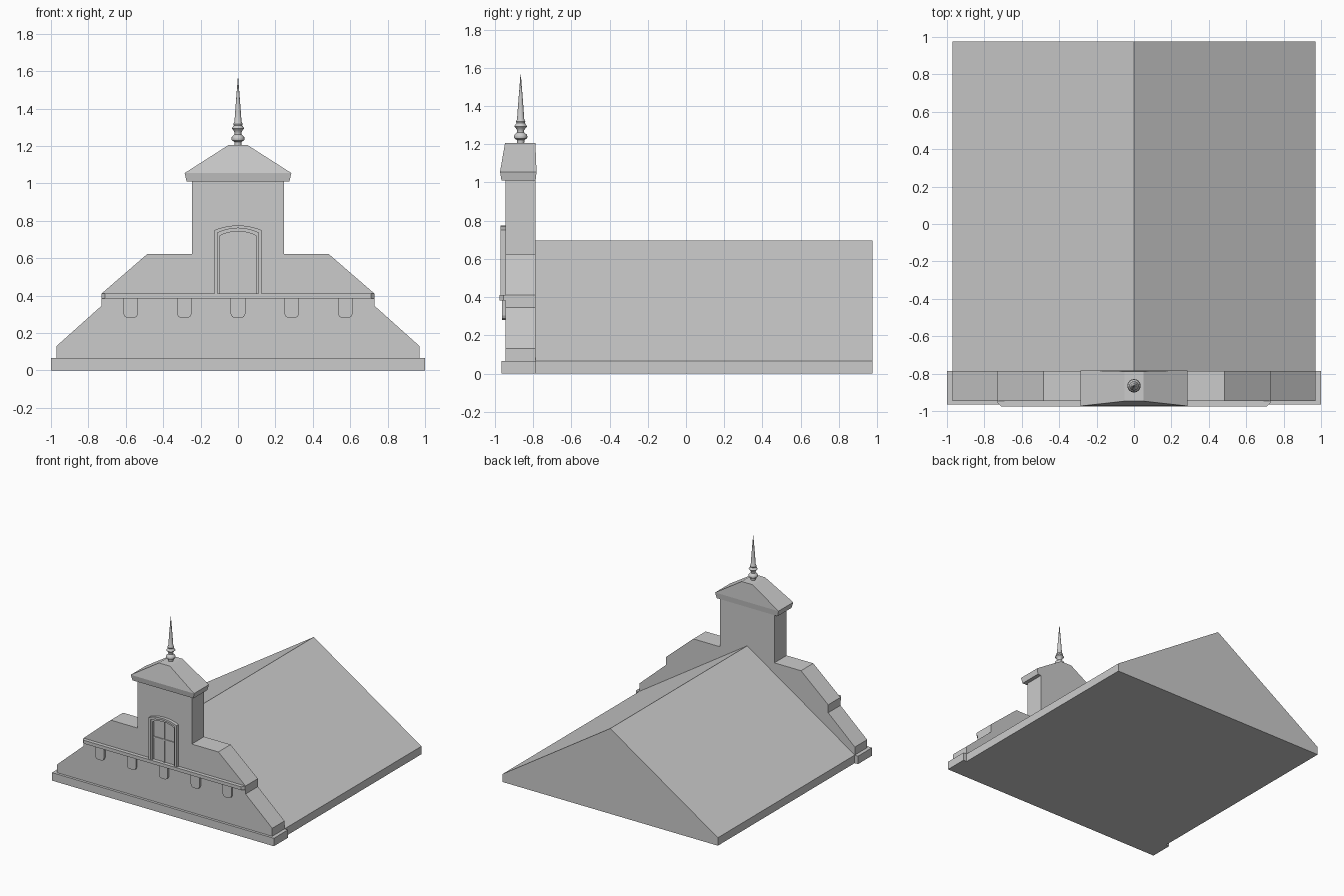
import bpy, bmesh, math

if "Cube" in bpy.data.objects:
    bpy.data.objects.remove(bpy.data.objects["Cube"])


def finish(name, bm):
    bmesh.ops.recalc_face_normals(bm, faces=bm.faces)
    mesh = bpy.data.meshes.new(name)
    bm.to_mesh(mesh)
    bm.free()
    ob = bpy.data.objects.new(name, mesh)
    bpy.context.collection.objects.link(ob)
    return ob


def loft(name, rings):
    """Join equal-length rings of points and cap both ends."""
    bm = bmesh.new()
    vs = [[bm.verts.new(p) for p in r] for r in rings]
    n = len(vs[0])
    for a, b in zip(vs, vs[1:]):
        for i in range(n):
            j = (i + 1) % n
            bm.faces.new((a[i], a[j], b[j], b[i]))
    bm.faces.new(vs[0])
    bm.faces.new(vs[-1])
    return finish(name, bm)


def extrude_y(name, pts, y0, y1):
    return loft(name, [[(x, y, z) for x, z in pts] for y in (y0, y1)])


def mirrored(half):
    """Complete a right-hand x,z profile with its mirror image."""
    return half + [(-x, z) for x, z in reversed(half) if x > 0]


def box(name, x0, x1, y0, y1, z0, z1):
    return extrude_y(name, [(x0, z0), (x1, z0), (x1, z1), (x0, z1)], y0, y1)


def arch(w, spring, peak, n=10):
    """Open path: right jamb foot, shallow arch, left jamb foot."""
    r = (w * w + (peak - spring) ** 2) / (2 * (peak - spring))
    a = math.asin(w / r)
    top = [(r * math.sin(a - 2 * a * i / n),
            peak - r + r * math.cos(a - 2 * a * i / n)) for i in range(n + 1)]
    return [(w, 0.41)] + top + [(-w, 0.41)]


# Main gabled roof
extrude_y("main_roof", mirrored([(0.97, 0), (0.97, 0.065), (0, 0.695)]), -0.79, 0.975)

# Stepped front wall with tower, and its plinth
extrude_y("facade_wall", mirrored([
    (0.97, 0), (0.97, 0.13), (0.73, 0.345), (0.73, 0.41),
    (0.485, 0.622), (0.245, 0.622), (0.245, 1.03)]), -0.945, -0.787)
box("plinth", -1, 1, -0.966, -0.785, 0, 0.065)

# Cornice shelf with clipped front corners
shelf = [(-0.73, -0.94), (-0.73, -0.955), (-0.71, -0.975),
         (0.71, -0.975), (0.73, -0.955), (0.73, -0.94)]
loft("cornice", [[(x, y, z) for x, y in shelf] for z in (0.383, 0.41)])

# Corbels with rounded lower corners
for k in range(5):
    cx = (k - 2) * 0.287
    half = [(cx + 0.04, 0.385), (cx + 0.04, 0.305), (cx + 0.032, 0.287), (cx + 0.018, 0.28)]
    extrude_y("corbel", half + [(2 * cx - x, z) for x, z in reversed(half)], -0.962, -0.94)

# Window frame in two steps, with glazing bars
for name, o, i, y in (("window_frame_outer", (0.125, 0.75, 0.775), (0.11, 0.735, 0.76), -0.971),
                      ("window_frame_inner", (0.112, 0.737, 0.762), (0.097, 0.72, 0.743), -0.961)):
    extrude_y(name, arch(*o) + arch(*i)[::-1], y, -0.94)
box("glazing_bar_upright", -0.006, 0.006, -0.952, -0.94, 0.41, 0.74)
box("glazing_bar_cross", -0.1, 0.1, -0.952, -0.94, 0.585, 0.597)

# Tower cap: flared eave and sloping roof
cap = [(0.275, -0.965, -0.787, 1.01), (0.285, -0.973, -0.782, 1.055),
       (0.05, -0.947, -0.788, 1.205)]
loft("tower_cap", [[(-x, y0, z), (x, y0, z), (x, y1, z), (-x, y1, z)] for x, y0, y1, z in cap])

# Turned finial
prof = [(0.018, 1.2), (0.02, 1.222), (0.033, 1.23), (0.036, 1.24), (0.032, 1.25),
        (0.018, 1.262), (0.018, 1.272), (0.026, 1.285), (0.034, 1.293), (0.027, 1.303),
        (0.022, 1.31), (0.025, 1.318), (0.019, 1.33), (0.014, 1.4), (0.001, 1.565)]
finial = loft("finial", [[(r * math.cos(t * math.tau / 16), -0.865 + r * math.sin(t * math.tau / 16), z)
                          for t in range(16)] for r, z in prof])
bpy.context.view_layer.objects.active = finial
finial.select_set(True)
bpy.ops.object.shade_smooth_by_angle(angle=math.radians(40))
